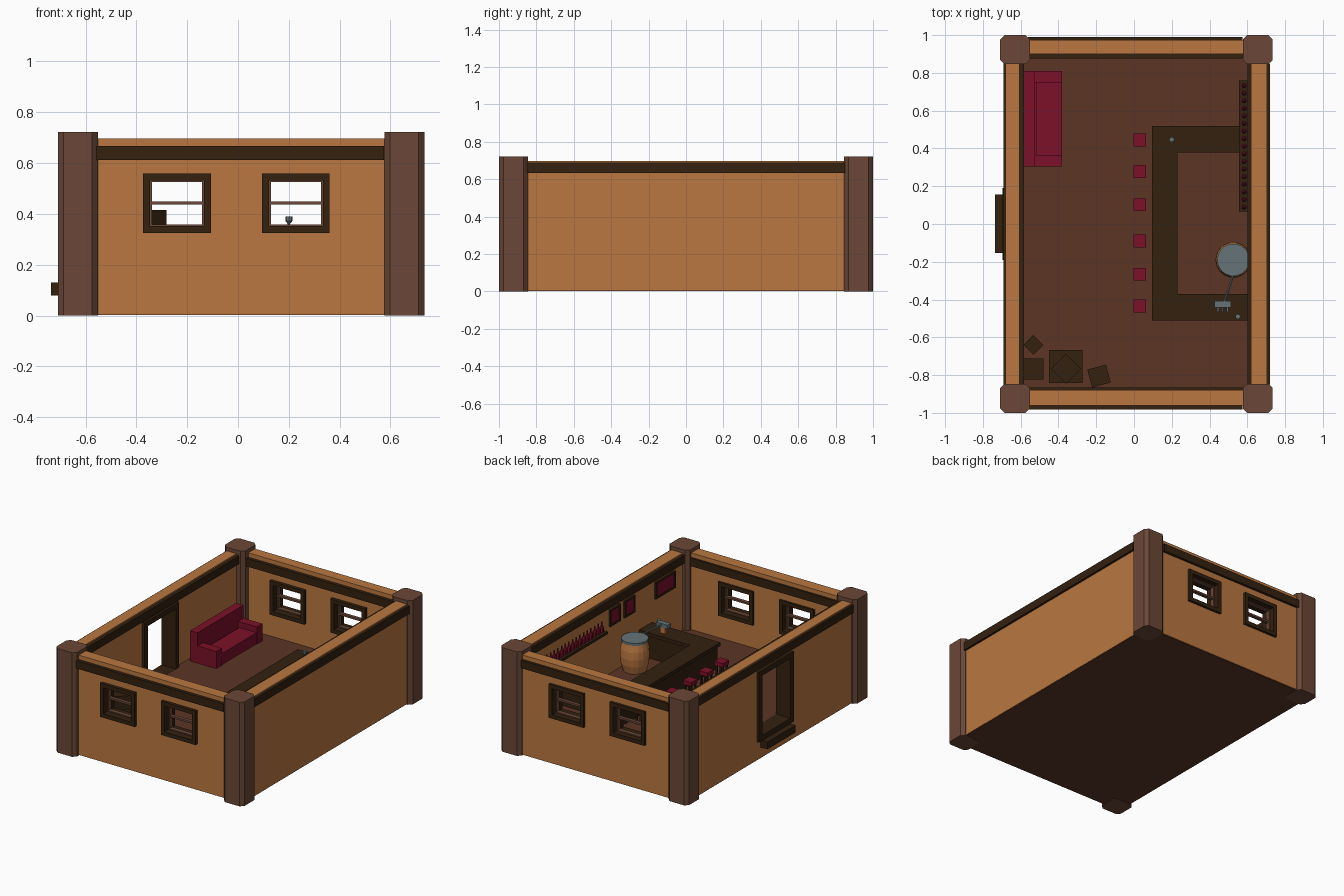
import bpy, bmesh, math
from mathutils import Matrix, Vector

if "Cube" in bpy.data.objects:
    bpy.data.objects.remove(bpy.data.objects["Cube"])


def material(name, r, g, b):
    m = bpy.data.materials.new(name)
    m.diffuse_color = (r, g, b, 1)
    m.use_nodes = True
    m.node_tree.nodes["Principled BSDF"].inputs["Base Color"].default_value = m.diffuse_color
    return m


PLASTER = material("warm plaster", 0.49, 0.185, 0.053)
DARK = material("dark wood", 0.033, 0.015, 0.005)
BROWN = material("brown wood", 0.145, 0.063, 0.038)
FLOOR = material("floor wood", 0.106, 0.035, 0.018)
RED = material("red fabric", 0.20, 0.005, 0.022)
METAL = material("grey metal", 0.13, 0.175, 0.19)

FLOOR_Z = 0.165


def finish(name, bm, mat):
    bmesh.ops.recalc_face_normals(bm, faces=bm.faces)
    me = bpy.data.meshes.new(name)
    bm.to_mesh(me)
    bm.free()
    me.materials.append(mat)
    ob = bpy.data.objects.new(name, me)
    bpy.context.collection.objects.link(ob)
    return ob


def add_box(bm, x0, x1, y0, y1, z0, z1, turn=0):
    mat = (Matrix.Translation(((x0 + x1) / 2, (y0 + y1) / 2, (z0 + z1) / 2))
           @ Matrix.Rotation(math.radians(turn), 4, 'Z')
           @ Matrix.Diagonal((x1 - x0, y1 - y0, z1 - z0, 1)))
    return bmesh.ops.create_cube(bm, size=1, matrix=mat)["verts"]


def boxes(name, mat, *items):
    bm = bmesh.new()
    for it in items:
        add_box(bm, *it)
    return finish(name, bm, mat)


def add_lathe(bm, x, y, profile, n):
    """Turned solid from (radius, z) pairs."""
    rings = [[bm.verts.new((x + r * math.cos(2 * math.pi * i / n),
                            y + r * math.sin(2 * math.pi * i / n), z)) for i in range(n)]
             for r, z in profile]
    for a, b in zip(rings, rings[1:]):
        for i in range(n):
            j = (i + 1) % n
            bm.faces.new((a[i], a[j], b[j], b[i]))
    bm.faces.new(rings[0][::-1])
    bm.faces.new(rings[-1])


def lathe(name, mat, x, y, profile, n=16):
    bm = bmesh.new()
    add_lathe(bm, x, y, profile, n)
    return finish(name, bm, mat)


def cut(ob, *items):
    """Cut box openings out of a wall."""
    for it in items:
        cutter = boxes("cutter", DARK, it)
        cutter.hide_render = True
        mod = ob.modifiers.new("opening", 'BOOLEAN')
        mod.operation, mod.solver, mod.object = 'DIFFERENCE', 'EXACT', cutter
        bpy.context.view_layer.objects.active = ob
        bpy.ops.object.modifier_apply(modifier=mod.name)
        bpy.data.objects.remove(cutter)


def ring(a0, a1, z0, z1, t, d0, d1, along_x=True):
    """Four bars of a rectangular frame lying in an upright plane."""
    bars = [(a0, a1, z0, z0 + t), (a0, a1, z1 - t, z1),
            (a0, a0 + t, z0 + t, z1 - t), (a1 - t, a1, z0 + t, z1 - t)]
    if along_x:
        return [(a, b, d0, d1, c, d) for a, b, c, d in bars]
    return [(d0, d1, a, b, c, d) for a, b, c, d in bars]


# floor slab
boxes("floor", FLOOR, (-0.678, 0.703, -0.955, 0.968, 0.002, FLOOR_Z))

# corner pillars with chamfered upright edges
for x in (-0.63, 0.655):
    for y in (-0.923, 0.923):
        bm = bmesh.new()
        add_box(bm, x - 0.079, x + 0.079, y - 0.077, y + 0.077, 0, 0.722)
        up = [e for e in bm.edges if abs(e.verts[0].co.z - e.verts[1].co.z) > 0.1]
        bmesh.ops.bevel(bm, geom=up, offset=0.023, segments=1, affect='EDGES')
        finish("corner_pillar", bm, BROWN)

# front and back walls: windows, sashes, top rails
WINDOWS = ((-0.373, -0.107), (0.095, 0.361))
for side, y0, y1, t0, t1 in (("front", -0.96, -0.88, -0.982, -0.866),
                             ("back", 0.90, 0.973, 0.877, 0.99)):
    wall = boxes(side + "_wall", PLASTER, (-0.6, 0.62, y0, y1, 0.005, 0.697))
    cut(wall, *[(a + 0.01, b - 0.01, y0 - 0.1, y1 + 0.1, 0.335, 0.55) for a, b in WINDOWS])
    boxes(side + "_top_rail", DARK, (-0.56, 0.575, t0, y0, 0.612, 0.667),
          (-0.56, 0.575, y1, t1, 0.612, 0.667))
    ym = (y0 + y1) / 2
    for a, b in WINDOWS:
        boxes(side + "_window_frame", DARK, *ring(a, b, 0.325, 0.559, 0.027, t0, t1))
        boxes(side + "_window_sash", BROWN,
              *ring(a + 0.026, b - 0.026, 0.351, 0.533, 0.008, ym - 0.015, ym + 0.015),
              (a + 0.03, b - 0.03, ym - 0.012, ym + 0.012, 0.437, 0.45))

# left wall with doorway, right wall plain
for side, x0, x1, t0, t1 in (("left", -0.68, -0.605, -0.692, -0.583),
                             ("right", 0.62, 0.705, 0.602, 0.72)):
    wall = boxes(side + "_wall", PLASTER, (x0, x1, -0.87, 0.88, 0.005, 0.697))
    boxes(side + "_top_rail", DARK, (t0, x0, -0.85, 0.85, 0.632, 0.688),
          (x1, t1, -0.85, 0.85, 0.632, 0.688))
    if side == "left":
        cut(wall, (-0.8, -0.5, -0.17, 0.17, FLOOR_Z, 0.6))
        boxes("door_frame", DARK, *ring(-0.19, 0.19, 0.13, 0.617, 0.036, -0.695, -0.585, False))
        boxes("door_step", DARK, (-0.735, -0.675, -0.153, 0.156, 0.08, 0.13))

# bar counter: three-sided top over a solid base
boxes("counter_top", DARK, (0.095, 0.23, -0.512, 0.52, 0.32, 0.345),
      (0.23, 0.62, 0.378, 0.52, 0.32, 0.345), (0.23, 0.62, -0.512, -0.37, 0.32, 0.345))
boxes("counter_base", DARK, (0.11, 0.22, -0.5, 0.51, FLOOR_Z, 0.32),
      (0.22, 0.62, 0.39, 0.51, FLOOR_Z, 0.32), (0.22, 0.62, -0.5, -0.38, FLOOR_Z, 0.32))

# bar stools
for y in (0.445, 0.278, 0.102, -0.09, -0.266, -0.435):
    boxes("stool_seat", RED, (-0.003, 0.063, y - 0.034, y + 0.034, 0.238, 0.265))
    boxes("stool_legs", DARK, *[(0.03 + sx * 0.022 - 0.006, 0.03 + sx * 0.022 + 0.006,
                                 y + sy * 0.022 - 0.006, y + sy * 0.022 + 0.006, FLOOR_Z, 0.238)
                                for sx in (-1, 1) for sy in (-1, 1)])

# sofa
boxes("sofa_base", RED, (-0.575, -0.385, 0.31, 0.805, FLOOR_Z, 0.215))
boxes("sofa_seat", RED, (-0.515, -0.382, 0.366, 0.75, 0.215, 0.245))
boxes("sofa_back", RED, (-0.582, -0.525, 0.305, 0.81, FLOOR_Z, 0.375))
boxes("sofa_arms", RED, (-0.525, -0.38, 0.305, 0.366, FLOOR_Z, 0.285),
      (-0.525, -0.38, 0.75, 0.81, FLOOR_Z, 0.285))

# crates in the corner
boxes("large_crate", DARK, (-0.45, -0.272, -0.842, -0.668, FLOOR_Z, 0.32))
boxes("stacked_crate", DARK, (-0.416, -0.304, -0.822, -0.71, 0.32, 0.415, 45))
boxes("corner_crate", DARK, (-0.588, -0.478, -0.822, -0.712, FLOOR_Z, 0.275))
boxes("turned_crate", DARK, (-0.57, -0.496, -0.677, -0.603, FLOOR_Z, 0.24, 45))
boxes("loose_crate", DARK, (-0.236, -0.134, -0.854, -0.756, FLOOR_Z, 0.265, 15))

# barrel with metal lid
lathe("barrel", PLASTER, 0.526, -0.19, ((0.075, FLOOR_Z), (0.09, 0.22), (0.095, 0.27),
                                        (0.092, 0.32), (0.08, 0.372)), 18)
lathe("barrel_lid", METAL, 0.526, -0.19, ((0.086, 0.368), (0.086, 0.385)), 18)

# pipe from the barrel to the tap
bm = bmesh.new()
p, q = Vector((0.525, -0.27, 0.38)), Vector((0.475, -0.42, 0.405))
rot = (q - p).to_track_quat('Z', 'Y').to_matrix().to_4x4()
bmesh.ops.create_cone(bm, cap_ends=True, segments=8, radius1=0.006, radius2=0.006,
                      depth=(q - p).length, matrix=Matrix.Translation((p + q) / 2) @ rot)
finish("tap_pipe", bm, METAL)

# tap head with three spouts on a wooden stand
boxes("tap_stand", PLASTER, (0.45, 0.49, -0.437, -0.413, 0.345, 0.39))
boxes("tap_head", METAL, (0.426, 0.514, -0.443, -0.407, 0.388, 0.415),
      *[(x - 0.005, x + 0.005, -0.465, -0.44, 0.39, 0.402) for x in (0.445, 0.47, 0.495)])

# small metal goblets on the counter
for x, y in ((0.2, 0.447), (0.55, -0.49)):
    lathe("goblet", METAL, x, y, ((0.012, 0.345), (0.004, 0.352), (0.005, 0.362),
                                  (0.014, 0.372), (0.014, 0.39)), 8)

# bottle shelf on the right wall
boxes("bottle_shelf", DARK, (0.555, 0.62, 0.065, 0.76, 0.5, 0.518))
bm = bmesh.new()
for i in range(17):
    add_lathe(bm, 0.583, 0.09 + i * 0.0402, ((0.014, 0.518), (0.014, 0.55),
                                             (0.005, 0.565), (0.005, 0.588)), 8)
finish("bottles", bm, RED)

# framed pictures on the right wall
for y0, y1 in ((-0.155, -0.04), (-0.315, -0.2), (-0.755, -0.54)):
    boxes("picture_frame", DARK, *ring(y0, y1, 0.495, 0.612, 0.012, 0.607, 0.621, False))
    boxes("picture", RED, (0.613, 0.621, y0 + 0.01, y1 - 0.01, 0.505, 0.602))
